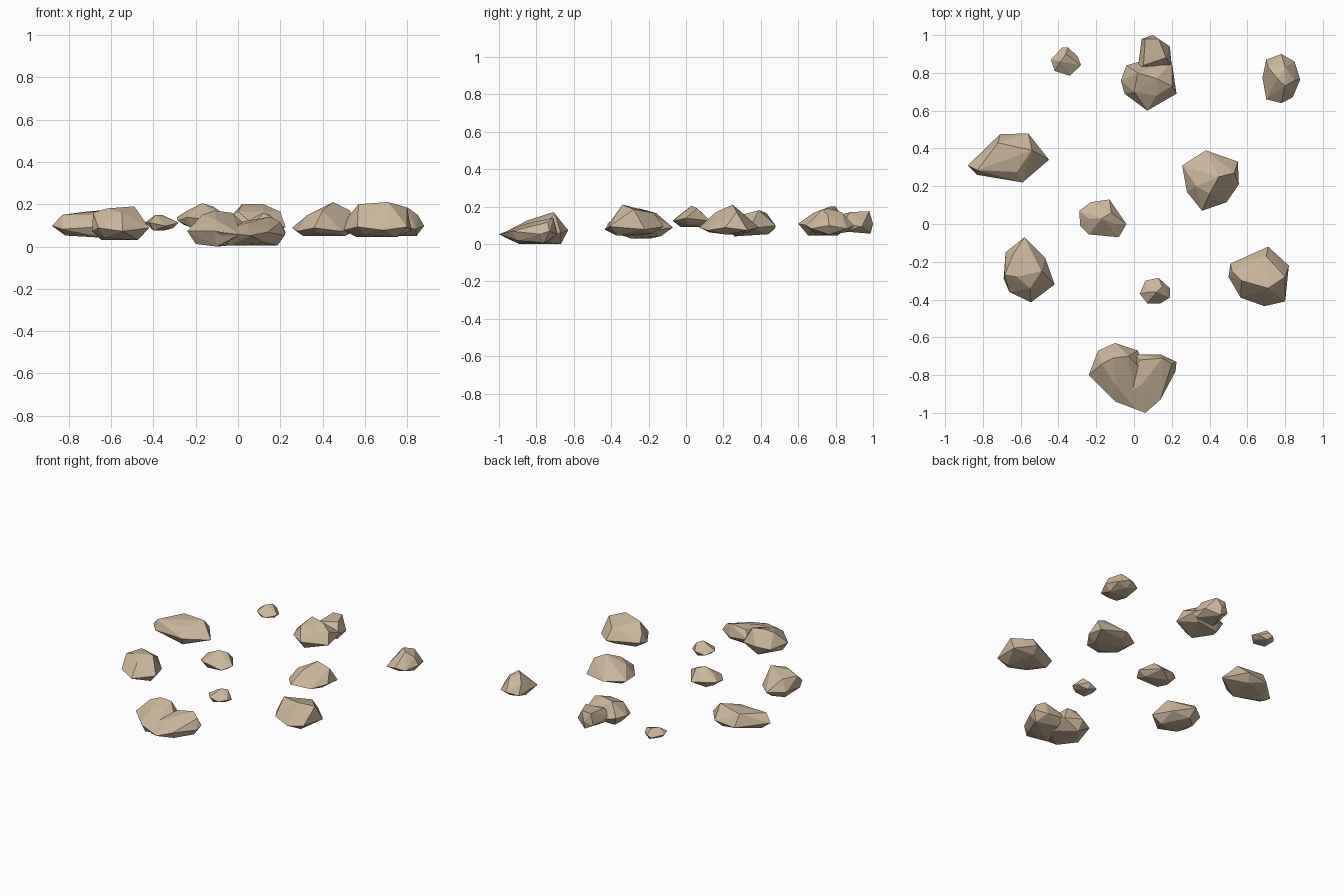
import bpy, bmesh
from mathutils import Vector

mat = bpy.data.materials.new("sandstone")
mat.diffuse_color = (0.60, 0.47, 0.33, 1)


def rock(name, outline, ring_z, base_z, crest, shrink=0.66):
    """Faceted stone: widest outline ring, raised crest points, tapered base."""
    n = len(outline)
    cx = sum(p[0] for p in outline) / n
    cy = sum(p[1] for p in outline) / n
    pts = [Vector((x, y, ring_z + 0.008 * (-1) ** i)) for i, (x, y) in enumerate(outline)]
    pts += [Vector((cx + (x - cx) * shrink, cy + (y - cy) * shrink, base_z + 0.012 * (i % 4 == 0)))
            for i, (x, y) in enumerate(outline) if i % 2 == 0]
    pts += [Vector(c) for c in crest]
    bm = bmesh.new()
    verts = [bm.verts.new(p) for p in pts]
    res = bmesh.ops.convex_hull(bm, input=verts)
    loose = {v for v in res["geom_interior"] + res["geom_unused"] if isinstance(v, bmesh.types.BMVert)}
    bmesh.ops.delete(bm, geom=list(loose), context='VERTS')
    bmesh.ops.recalc_face_normals(bm, faces=bm.faces)
    me = bpy.data.meshes.new(name)
    bm.to_mesh(me)
    bm.free()
    me.materials.append(mat)
    ob = bpy.data.objects.new(name, me)
    bpy.context.collection.objects.link(ob)
    return ob


def fuse(a, b):
    """Union a second lobe into a stone."""
    m = a.modifiers.new("fuse", 'BOOLEAN')
    m.operation, m.object, m.solver = 'UNION', b, 'EXACT'
    b.hide_render = True
    b.hide_set(True)


# Single stones
rock("left_rock", [(-.88, .31), (-.83, .26), (-.59, .22), (-.45, .34), (-.56, .48), (-.71, .475)],
     .09, .04, [(-.83, .285, .15), (-.62, .275, .15), (-.72, .43, .165), (-.54, .39, .18)], .7)
rock("front_left_rock", [(-.58, -.07), (-.47, -.18), (-.42, -.32), (-.545, -.415), (-.66, -.36),
                         (-.69, -.29), (-.68, -.15)],
     .08, .03, [(-.685, -.27, .16), (-.62, -.28, .18), (-.49, -.25, .19), (-.64, -.16, .165), (-.55, -.34, .16)])
rock("right_rock", [(.38, .39), (.55, .33), (.555, .21), (.49, .115), (.36, .07), (.28, .17), (.255, .31)],
     .08, .05, [(.45, .25, .21), (.53, .27, .17), (.33, .2, .15), (.40, .16, .17)])
rock("front_right_rock", [(.71, -.12), (.82, -.22), (.80, -.41), (.69, -.435), (.565, -.39),
                          (.5, -.28), (.51, -.21)],
     .085, .045, [(.57, -.3, .2), (.71, -.34, .21), (.80, -.28, .185), (.70, -.17, .165), (.52, -.25, .14)])
rock("back_right_rock", [(.78, .9), (.85, .86), (.88, .765), (.84, .67), (.78, .64), (.7, .66),
                         (.68, .775), (.70, .87)],
     .09, .05, [(.76, .77, .19), (.80, .83, .17), (.80, .73, .185), (.71, .83, .15), (.85, .76, .15)])
rock("back_left_pebble", [(-.44, .87), (-.38, .935), (-.35, .935), (-.30, .89), (-.28, .84),
                          (-.34, .785), (-.42, .81)],
     .105, .075, [(-.39, .86, .15), (-.36, .9, .15), (-.32, .86, .125)])
rock("centre_rock", [(-.29, .07), (-.285, -.01), (-.24, -.055), (-.08, -.07), (-.04, 0),
                     (-.13, .13), (-.23, .115)],
     .13, .09, [(-.17, .03, .205), (-.12, .06, .19), (-.24, .03, .17), (-.1, 0, .17)])
rock("front_pebble", [(.03, -.37), (.06, -.30), (.13, -.285), (.19, -.34), (.19, -.39),
                      (.14, -.42), (.07, -.42)],
     .1, .07, [(.08, -.36, .14), (.12, -.36, .16), (.15, -.33, .15)])

# Double-lobed stone at the back
back = rock("back_rock", [(-.07, .76), (-.05, .69), (.07, .60), (.225, .69), (.20, .86), (.03, .86), (-.04, .84)],
            .1, .045, [(.02, .8, .2), (.12, .77, .2), (.2, .73, .165), (0, .70, .165), (.12, .68, .165)])
fuse(back, rock("back_rock_lobe", [(.02, .82), (.04, .98), (.1, 1.0), (.19, .94), (.2, .83)],
                .1, .055, [(.05, .84, .16), (.06, .98, .17), (.13, .98, .175), (.17, .88, .17)], .85))

# Double-lobed large stone at the front
front = rock("front_rock", [(-.24, -.8), (-.19, -.67), (-.1, -.63), (.02, -.67), (.07, -.8), (.01, -.98),
                            (-.11, -.93)],
             .065, 0, [(-.17, -.74, .15), (-.11, -.71, .17), (-.03, -.70, .16), (-.1, -.85, .125)], .75)
fuse(front, rock("front_rock_lobe", [(0, -.69), (.14, -.69), (.225, -.73), (.22, -.78), (.14, -.93),
                                     (.06, -1.0), (-.1, -.94)],
                 .06, .005, [(.04, -.85, .11), (.15, -.71, .14), (.2, -.74, .115), (.03, -.72, .12)], .7))
